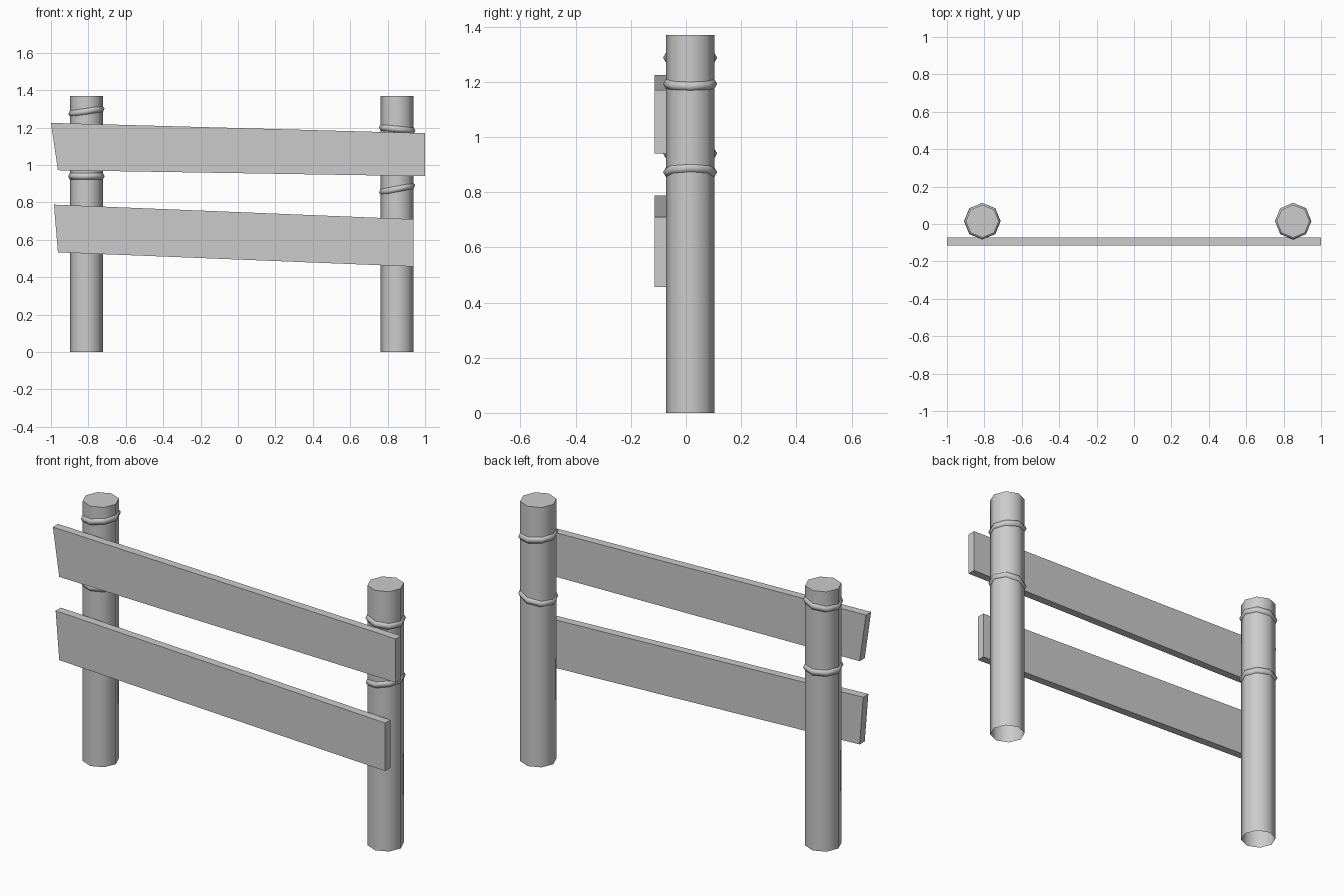
import bpy, bmesh, math
from mathutils import Matrix

cube = bpy.data.objects.get("Cube")
if cube:
    bpy.data.objects.remove(cube, do_unlink=True)

grey = bpy.data.materials.new("plain_grey")
grey.use_nodes = True
colour = (0.6, 0.6, 0.6, 1)
grey.diffuse_color = colour
grey.node_tree.nodes["Principled BSDF"].inputs["Base Color"].default_value = colour

POST_Y = 0.015
POST_R = 0.088
HEIGHT = 1.37
SIDES = 8


def finish(name, bm, smooth_angle=None):
    bmesh.ops.recalc_face_normals(bm, faces=bm.faces)
    mesh = bpy.data.meshes.new(name)
    bm.to_mesh(mesh)
    bm.free()
    mesh.materials.append(grey)
    obj = bpy.data.objects.new(name, mesh)
    bpy.context.collection.objects.link(obj)
    if smooth_angle:
        bpy.ops.object.select_all(action='DESELECT')
        obj.select_set(True)
        bpy.context.view_layer.objects.active = obj
        bpy.ops.object.shade_smooth_by_angle(angle=math.radians(smooth_angle))
    return obj


def post(name, x):
    """Eight-sided post, closed on top and open underneath."""
    bm = bmesh.new()
    place = Matrix.Translation((x, POST_Y, HEIGHT / 2))
    bmesh.ops.create_cone(bm, cap_ends=True, segments=SIDES, radius1=POST_R,
                          radius2=POST_R, depth=HEIGHT, matrix=place)
    bm.normal_update()
    base = [f for f in bm.faces if f.normal.z < -0.9]
    bmesh.ops.delete(bm, geom=base, context='FACES_ONLY')
    finish(name, bm, 60)


def tie(name, x, z, tilt):
    """Rope ring around a post, tilted sideways."""
    bm = bmesh.new()
    major, minor, tube = 0.079, 0.019, 6
    rings = []
    for i in range(SIDES):
        a = math.tau * i / SIDES
        ring = []
        for j in range(tube):
            b = math.tau * j / tube
            r = major + minor * math.cos(b)
            ring.append(bm.verts.new((r * math.cos(a), r * math.sin(a),
                                      minor * math.sin(b))))
        rings.append(ring)
    for i in range(SIDES):
        here, after = rings[i], rings[(i + 1) % SIDES]
        for j in range(tube):
            k = (j + 1) % tube
            bm.faces.new((here[j], after[j], after[k], here[k]))
    bm.transform(Matrix.Translation((x, POST_Y, z))
                 @ Matrix.Rotation(math.radians(-tilt), 4, 'Y'))
    finish(name, bm, 75)


def board(name, outline):
    """Skewed plank: front outline extruded towards the posts."""
    bm = bmesh.new()
    face = bm.faces.new([bm.verts.new((x, -0.114, z)) for x, z in outline])
    extruded = bmesh.ops.extrude_face_region(bm, geom=[face], use_keep_orig=True)
    moved = [v for v in extruded["geom"] if isinstance(v, bmesh.types.BMVert)]
    bmesh.ops.translate(bm, verts=moved, vec=(0, 0.043, 0))
    finish(name, bm)


# Posts
RIGHT_X, LEFT_X = -0.811, 0.851
post("right_post", RIGHT_X)
post("left_post", LEFT_X)

# Rope ties
tie("right_upper_tie", RIGHT_X, 1.287, 9)
tie("right_lower_tie", RIGHT_X, 0.94, 0)
tie("left_upper_tie", LEFT_X, 1.192, -6)
tie("left_lower_tie", LEFT_X, 0.872, 12)

# Boards
board("upper_board", [(-1, 1.225), (-0.963, 0.972), (1, 0.94), (1, 1.17)])
board("lower_board", [(-0.984, 0.788), (-0.963, 0.533), (0.938, 0.457), (0.938, 0.71)])
